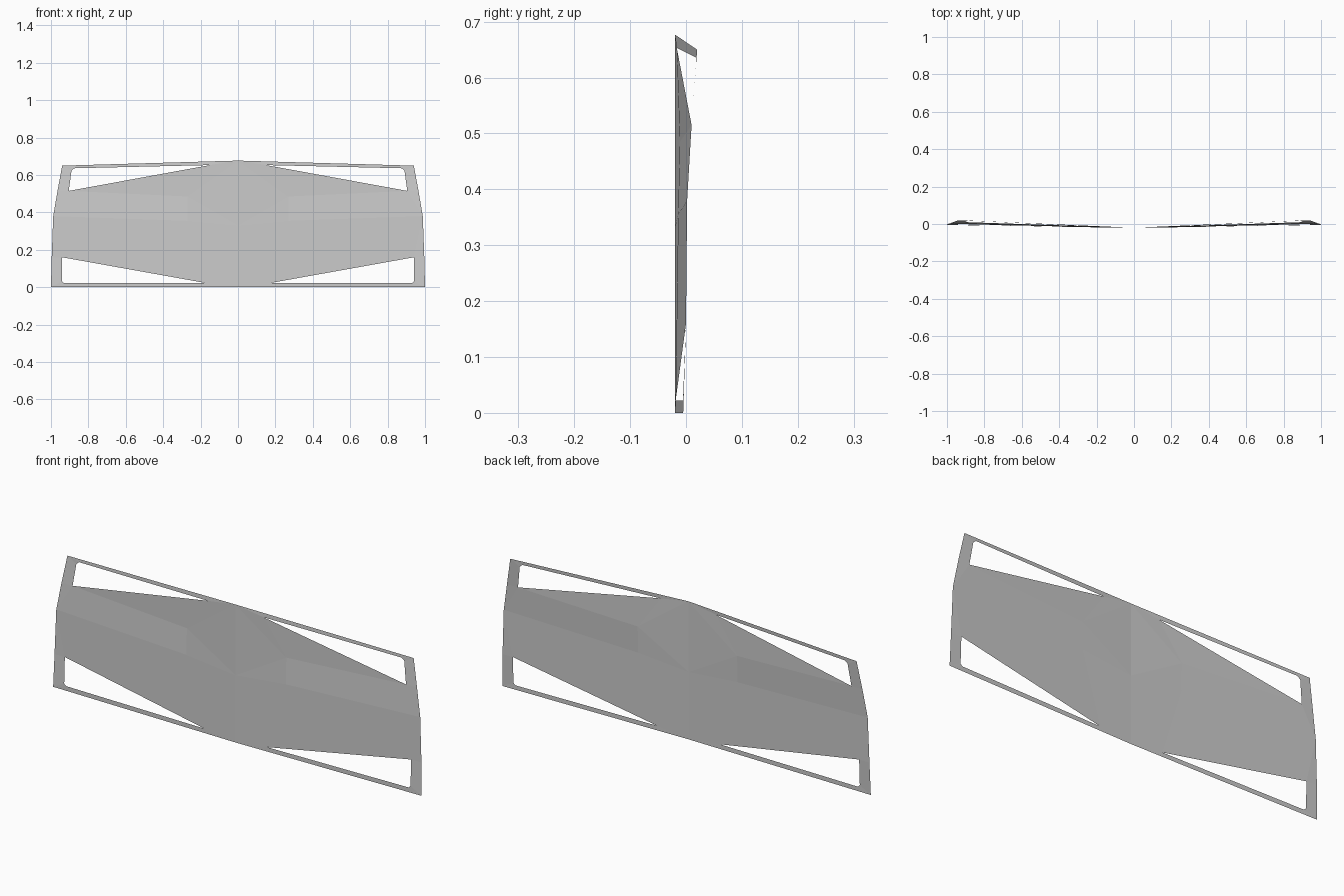
import bpy

cube = bpy.data.objects.get("Cube")
if cube:
    bpy.data.objects.remove(cube, do_unlink=True)

grey = bpy.data.materials.new("light_grey")
grey.use_nodes = True
grey.diffuse_color = (0.6, 0.6, 0.6, 1)
grey.node_tree.nodes["Principled BSDF"].inputs["Base Color"].default_value = (0.6, 0.6, 0.6, 1)

# Key points of the left half of the folded sheet
points = {
    # centre crease
    "foot": (0, -.02, 0), "waist": (0, -.02, .33), "peak": (0, -.02, .677),
    # outer rim
    "corner": (1, -.005, 0), "low_side": (.996, 0, .16), "mid_side": (.988, .002, .38),
    "high_side": (.965, .01, .515), "shoulder": (.94, .02, .65),
    # lower opening
    "low_tip": (.17, -.0185, .022), "low_a": (.93, -.005, .022),
    "low_b": (.94, -.005, .032), "low_c": (.94, 0, .16),
    # upper opening
    "top_tip": (.15, -.0165, .653), "top_a": (.875, .018, .636),
    "top_b": (.89, .018, .624), "top_c": (.905, .01, .515),
    # soft folds in the middle
    "fold_low": (.27, -.014, .355), "fold_high": (.27, -.011, .485),
}

# Each line is one flat facet
panel = """foot low_tip fold_low waist
low_tip low_c fold_low
low_c mid_side fold_low
low_c low_side mid_side
fold_low mid_side top_c fold_high
mid_side high_side top_c
fold_high top_c top_tip
waist fold_low fold_high
waist fold_high peak
peak fold_high top_tip"""
frame = """foot corner low_a low_tip
corner low_b low_a
corner low_side low_c low_b
top_c high_side shoulder top_b
top_b shoulder top_a
peak top_tip top_a shoulder"""


def sheet(name, facets):
    """Half sheet from named points, mirrored across the centre crease."""
    faces = [line.split() for line in facets.splitlines()]
    used = sorted({p for f in faces for p in f})
    mesh = bpy.data.meshes.new(name)
    mesh.from_pydata([points[p] for p in used], [],
                     [[used.index(p) for p in f] for f in faces])
    mesh.materials.append(grey)
    obj = bpy.data.objects.new(name, mesh)
    bpy.context.collection.objects.link(obj)
    mirror = obj.modifiers.new("mirror", "MIRROR")
    mirror.use_clip = True


sheet("folded_panel", panel)
sheet("edge_frame", frame)
